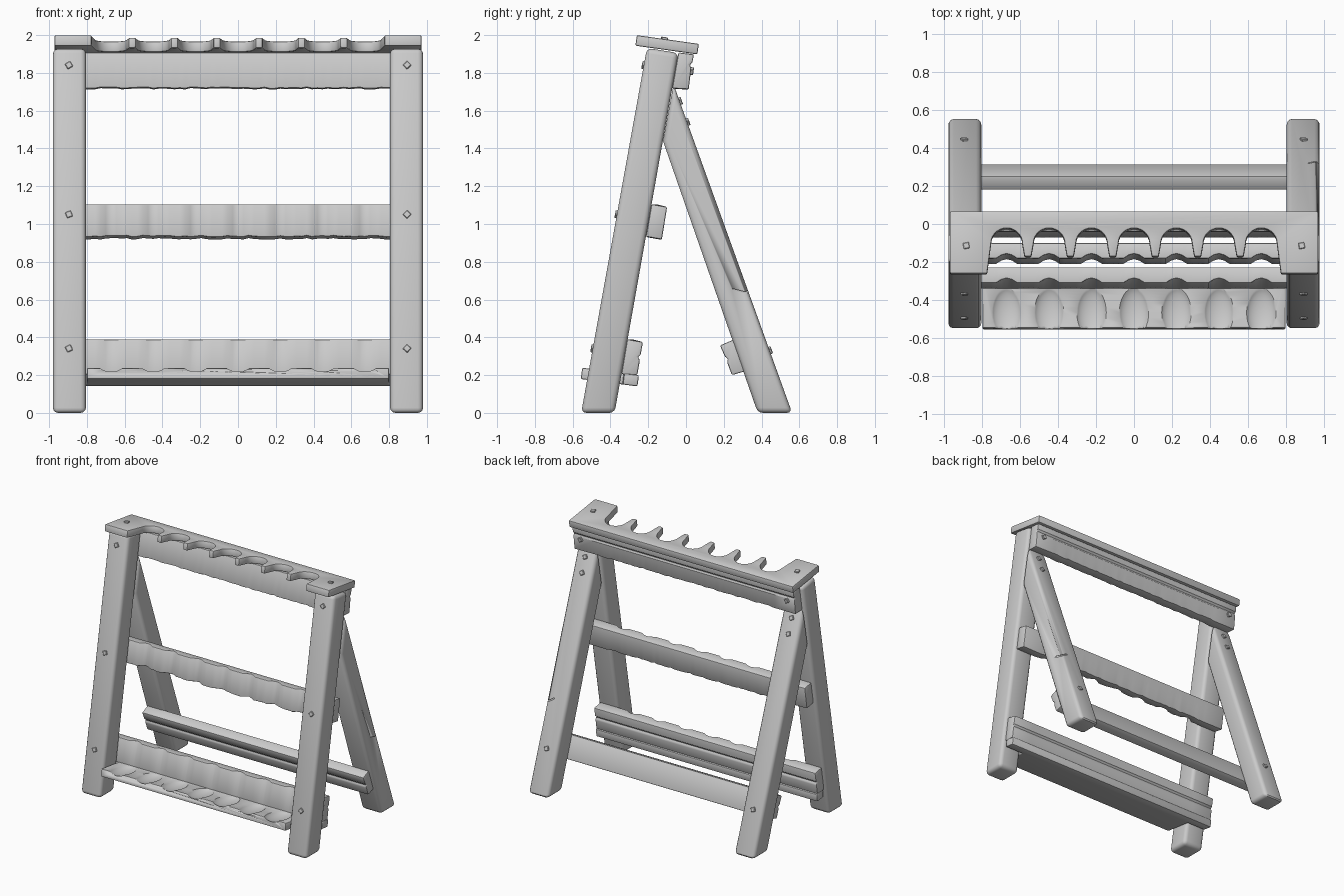
import bpy, bmesh, math, random
from mathutils import Vector, Matrix

if "Cube" in bpy.data.objects:
    bpy.data.objects.remove(bpy.data.objects["Cube"])

random.seed(4)
PITCH = 0.224
SLOTS = [PITCH * i for i in range(-3, 4)]


def finish(name, bm, bevel=0.0, segs=2):
    bmesh.ops.recalc_face_normals(bm, faces=bm.faces)
    me = bpy.data.meshes.new(name)
    bm.to_mesh(me)
    bm.free()
    ob = bpy.data.objects.new(name, me)
    bpy.context.collection.objects.link(ob)
    bpy.ops.object.select_all(action='DESELECT')
    bpy.context.view_layer.objects.active = ob
    ob.select_set(True)
    if bevel:
        m = ob.modifiers.new("bevel", 'BEVEL')
        m.width, m.segments = bevel, segs
        m.limit_method, m.angle_limit = 'ANGLE', math.radians(40)
        bpy.ops.object.modifier_apply(modifier=m.name)
    bpy.ops.object.shade_smooth_by_angle(angle=math.radians(35))
    return ob


def prism(name, profile, xs, bevel, segs=2, shift=None):
    """Side profile (y, z) swept along x, with an optional per-point shift."""
    bm = bmesh.new()
    rings = []
    for x in xs:
        ring = []
        for i, (y, z) in enumerate(profile):
            dy, dz = shift(i, x) if shift else (0, 0)
            ring.append(bm.verts.new((x, y + dy, z + dz)))
        rings.append(ring)
    n = len(profile)
    for a, b in zip(rings, rings[1:]):
        for i in range(n):
            j = (i + 1) % n
            bm.faces.new((a[i], a[j], b[j], b[i]))
    bm.faces.new(rings[0])
    bm.faces.new(rings[-1][::-1])
    return finish(name, bm, bevel, segs)


def slab(name, outline, z0, slope, thick, bevel):
    """Plan outline (x, y) extruded as a plank tilted about x."""
    bm = bmesh.new()
    f = bm.faces.new([bm.verts.new((x, y, z0 + slope * y)) for x, y in outline])
    r = bmesh.ops.extrude_face_region(bm, geom=[f])
    up = Vector((0, -slope, 1)).normalized() * thick
    for v in r['geom']:
        if isinstance(v, bmesh.types.BMVert):
            v.co += up
    return finish(name, bm, bevel)


def cut(ob, cutter):
    cutter.hide_render = True
    m = ob.modifiers.new("cut", 'BOOLEAN')
    m.object, m.operation, m.solver = cutter, 'DIFFERENCE', 'EXACT'
    bpy.context.view_layer.objects.active = ob
    bpy.ops.object.modifier_apply(modifier=m.name)
    bpy.data.objects.remove(cutter)


def board(name, profile, scoop=0.0, front=(), bottom=()):
    xs = [-0.96] + [-0.784 + 0.028 * i for i in range(57)] + [0.96]
    wob = {x: random.uniform(-0.004, 0.004) for x in xs}

    def shift(i, x):
        inside = abs(x) < 0.78
        dy = scoop * max(0, math.cos(2 * math.pi * x / PITCH)) if inside and i in front else 0
        return dy, wob[x] if i in bottom else 0
    prism(name, profile, xs, 0.008, 2, shift)


def peg(name, loc, normal, spin):
    rot = Vector(normal).to_track_quat('Z', 'Y').to_matrix().to_4x4()
    bm = bmesh.new()
    bmesh.ops.create_cube(bm, size=1, matrix=Matrix.Translation(loc) @ rot
                          @ Matrix.Rotation(spin, 4, 'Z')
                          @ Matrix.Diagonal((0.032, 0.032, 0.024, 1)))
    finish(name, bm, 0.003, 1)


# legs and pegs, one set per side
for side, s in (("left", -1), ("right", 1)):
    xs = [s * 0.805, s * 0.98]
    prism("front_leg_" + side,
          [(-0.555, 0), (-0.378, 0), (-0.04, 1.905), (-0.207, 1.932)], xs, 0.028, 3)
    back = prism("back_leg_" + side,
                 [(0.38, 0), (0.562, 0), (-0.066, 1.74), (-0.122, 1.44)], xs, 0.028, 3)
    if s > 0:
        # split in the wood of one back leg
        bm = bmesh.new()
        bmesh.ops.create_cube(bm, size=1, matrix=Matrix.Translation((0.97, 0.3, 0.645))
                              @ Matrix.Rotation(-0.25, 4, 'X') @ Matrix.Rotation(0.5, 4, 'Y')
                              @ Matrix.Diagonal((0.12, 0.11, 0.008, 1)))
        cut(back, finish("split_cutter", bm))
    for z in (0.34, 1.05, 1.84):
        peg("front_peg_" + side, (s * 0.895, -0.553 + 0.18 * z, z), (0, -1, 0.18),
            random.uniform(0.3, 0.9))
    for z in (0.33, 1.54, 1.65):
        peg("back_peg_" + side, (s * 0.895, 0.562 - 0.361 * z, z), (0, 1, 0.361),
            random.uniform(0.3, 0.9))
    peg("board_peg_" + side, (s * 0.895, 0.028, 1.81), (0, 1, -0.14), 0.5)
    peg("top_peg_" + side, (s * 0.885, -0.115, 1.978), (0, 0.14, 1), 0.2)

# cross boards; some have a groove along the hidden face
board("top_board", [(-0.073, 1.72), (-0.04, 1.908), (0.042, 1.898), (0.034, 1.855),
                    (0.019, 1.842), (0.028, 1.827), (0.014, 1.715)], bottom=(0, 6))
board("middle_board", [(-0.212, 0.935), (-0.182, 1.105), (-0.1, 1.09), (-0.128, 0.92)],
      0.025, (0, 1), (0, 3))
board("lower_board", [(-0.342, 0.205), (-0.311, 0.39), (-0.228, 0.375), (-0.24, 0.308),
                      (-0.255, 0.295), (-0.244, 0.28), (-0.258, 0.2)], 0.025, (1,))
board("back_rung", [(0.243, 0.2), (0.217, 0.27), (0.224, 0.285), (0.206, 0.298),
                    (0.18, 0.357), (0.252, 0.388), (0.318, 0.222)])

# notched top plank
outline = [(-0.972, 0.06), (-0.972, -0.268), (-0.775, -0.268)]
for k, cx in enumerate(SLOTS):
    if k > 0:
        outline.append((cx - 0.094, -0.178))
    for i in range(15):
        a = math.pi * (1 - i / 14)
        outline.append((cx + 0.082 * math.cos(a), -0.11 + 0.08 * math.sin(a)))
    if k < 6:
        outline.append((cx + 0.094, -0.178))
outline += [(0.775, -0.268), (0.972, -0.268), (0.972, 0.06)]
slab("notched_top_plank", outline, 1.9065, -0.14, 0.056, 0.008)

# butt shelf, wider behind the legs, with seven scooped rests
half = [(0.8, -0.557), (0.8, -0.335), (0.96, -0.335), (0.96, -0.257)]
shelf = slab("bottom_shelf", half + [(-x, y) for x, y in half[::-1]], 0.107, -0.13, 0.06, 0.008)
bm = bmesh.new()
for cx in SLOTS:
    bmesh.ops.create_uvsphere(bm, u_segments=32, v_segments=16, radius=1,
                              matrix=Matrix.Translation((cx, -0.465, 0.248))
                              @ Matrix.Rotation(-0.13, 4, 'X')
                              @ Matrix.Diagonal((0.085, 0.143, 0.05, 1)))
cut(shelf, finish("scoop_cutter", bm))
